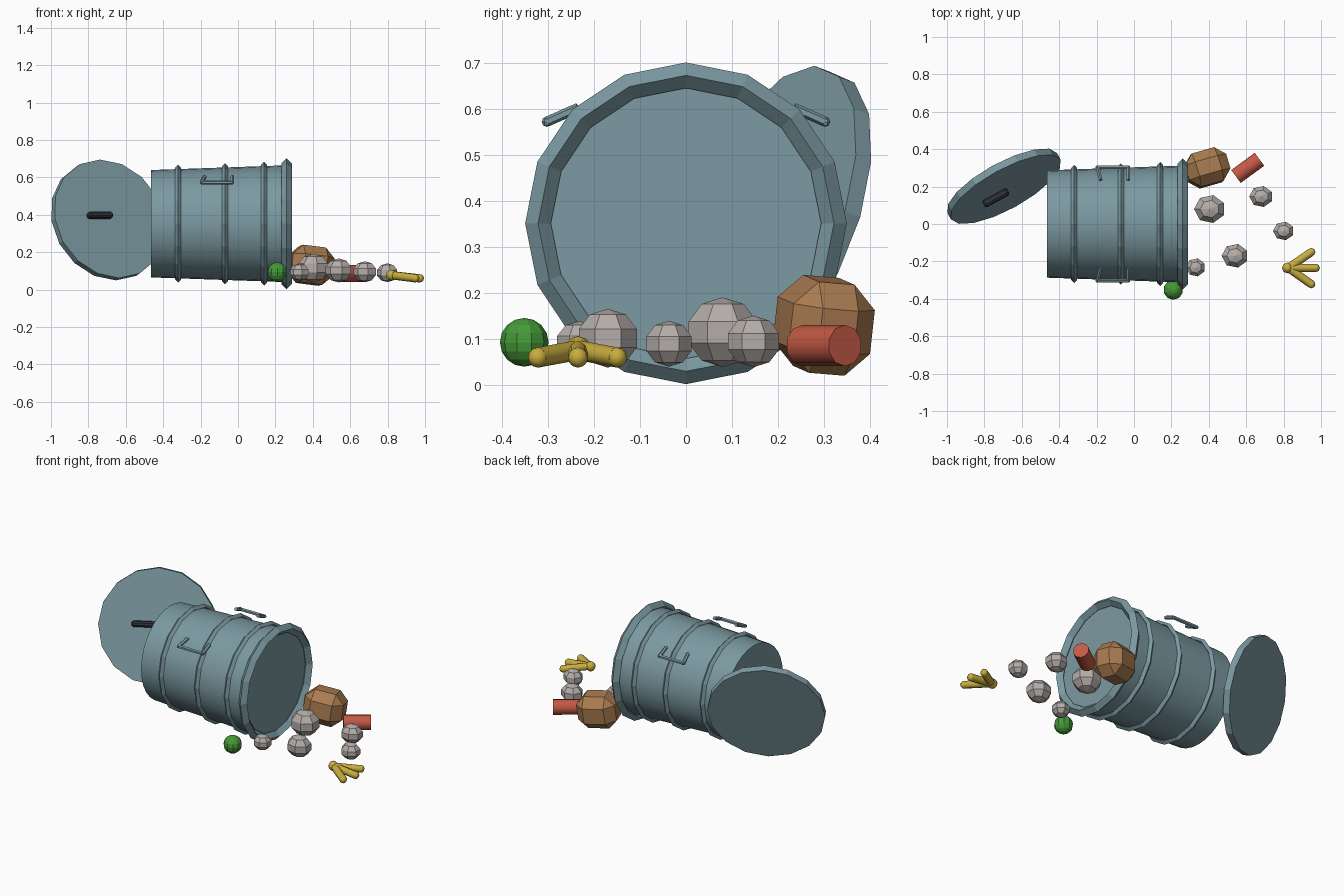
import bpy, bmesh, math
from mathutils import Vector, Matrix

if "Cube" in bpy.data.objects:
    bpy.data.objects.remove(bpy.data.objects["Cube"])

def mat(name, r, g, b):
    m = bpy.data.materials.new(name)
    m.diffuse_color = (r, g, b, 1)
    m.use_nodes = True
    m.node_tree.nodes["Principled BSDF"].inputs["Base Color"].default_value = m.diffuse_color
    return m

STEEL = mat("steel", .2, .32, .36)
STONE = mat("stone", .46, .42, .40)
BROWN = mat("brown", .40, .20, .08)
RED = mat("red", .55, .10, .06)
GREEN = mat("green", .06, .32, .04)
YELLOW = mat("yellow", .58, .42, .05)
DARK = mat("dark", .03, .03, .04)
ZC = .352          # height of the can axis

def finish(name, m, smooth=False):
    o = bpy.context.object
    o.name = name
    o.data.materials.append(m)
    if smooth:
        bpy.ops.object.shade_smooth_by_angle(angle=math.radians(smooth))
    return o

def make(name, bm, m, smooth=False):
    me = bpy.data.meshes.new(name)
    bm.to_mesh(me)
    bm.free()
    o = bpy.data.objects.new(name, me)
    bpy.context.collection.objects.link(o)
    bpy.ops.object.select_all(action='DESELECT')
    o.select_set(True)
    bpy.context.view_layer.objects.active = o
    return finish(name, m, smooth)

def rod(bm, a, b, r, segs=8, r2=None):
    a, b = Vector(a), Vector(b)
    d = b - a
    M = Matrix.Translation((a + b) / 2) @ d.to_track_quat('Z', 'Y').to_matrix().to_4x4()
    bmesh.ops.create_cone(bm, cap_ends=True, segments=segs, radius1=r,
                          radius2=r2 or r, depth=d.length, matrix=M)

def ball(bm, c, r, u=8, v=6):
    bmesh.ops.create_uvsphere(bm, u_segments=u, v_segments=v, radius=r,
                              matrix=Matrix.Translation(c))

# tapered can body lying on its side
bm = bmesh.new()
rod(bm, (-.465, 0, ZC), (.25, 0, ZC), .287, 32, .312)
make("can_body", bm, STEEL, 30)

# hoops and mouth rim
for name, x, R, r in (("rear_hoop", -.32, .299, .016), ("middle_hoop", -.07, .307, .016),
                      ("front_hoop", .14, .315, .016), ("mouth_rim", .26, .322, .028)):
    bpy.ops.mesh.primitive_torus_add(major_segments=16, minor_segments=4, major_radius=R,
                                     minor_radius=r, location=(x, 0, ZC),
                                     rotation=(0, math.pi / 2, 0))
    finish(name, STEEL)

# side handles
for s, name in ((-1, "front_handle"), (1, "back_handle")):
    p = [(-.178, s * .235, .603), (-.195, s * .303, .573),
         (-.03, s * .303, .573), (-.03, s * .235, .603)]
    bm = bmesh.new()
    for a, b in zip(p, p[1:]):
        rod(bm, a, b, .011, 6)
    for c in p[1:3]:
        ball(bm, c, .011, 6, 4)
    make(name, bm, STEEL)

# leaning lid: local x points up the disc, z is the outward normal
n = Vector((.455, -.83, .32)).normalized()
up = (Vector((0, 0, 1)) - n.z * n).normalized()
side = n.cross(up)
frame = Matrix((up, side, n)).transposed().to_4x4()
bm = bmesh.new()
bmesh.ops.create_cone(bm, cap_ends=True, segments=16, radius1=.334, radius2=.334, depth=.04,
                      matrix=Matrix.Translation((-.695, .202, .372)) @ frame)
make("lid", bm, STEEL)

# lid grip
bm = bmesh.new()
bmesh.ops.create_cube(bm, size=1, matrix=Matrix.Translation((-.738, .14, .397)) @ frame
                      @ Matrix.Diagonal((.034, .15, .04, 1)))
bmesh.ops.bevel(bm, geom=bm.edges[:], offset=.01, segments=1, affect='EDGES')
make("lid_grip", bm, DARK)

# crumpled grey lumps
lumps = (((.405, .08, .115), (.088, .08, .076)), ((.54, -.17, .102), (.075, .068, .064)),
         ((.68, .147, .095), (.067, .06, .056)), ((.80, -.037, .09), (.06, .053, .05)),
         ((.33, -.232, .093), (.054, .052, .046)))
for i, (c, s) in enumerate(lumps):
    bm = bmesh.new()
    bmesh.ops.create_uvsphere(bm, u_segments=7, v_segments=5, radius=1,
                              matrix=Matrix.Translation(c) @ Matrix.Diagonal((*s, 1))
                              @ Matrix.Rotation(math.pi / 2, 4, 'Z'))
    make(f"crumpled_lump_{i + 1}", bm, STONE)

# brown bag
bm = bmesh.new()
bmesh.ops.create_cube(bm, size=1, matrix=Matrix.Translation((.39, .30, .13))
                      @ Matrix.Rotation(.28, 4, 'Z') @ Matrix.Rotation(.12, 4, 'Y')
                      @ Matrix.Rotation(-.08, 4, 'X') @ Matrix.Diagonal((.23, .185, .2, 1)))
bmesh.ops.bevel(bm, geom=bm.edges[:], offset=.052, segments=1, affect='EDGES')
make("brown_bag", bm, BROWN)

# red tin
bm = bmesh.new()
d = Vector((math.cos(.63), math.sin(.63), 0)) * .078
c = Vector((.608, .30, .086))
rod(bm, c - d, c + d, .045, 10)
make("red_tin", bm, RED, 40)

# green apple
bm = bmesh.new()
ball(bm, (.21, -.352, .093), .053, 10, 8)
make("green_apple", bm, GREEN)

# yellow peel: three rounded strips from a stem knob
bm = bmesh.new()
root = Vector((.825, -.235, .076))
for end in ((.948, -.15, .06), (.972, -.235, .06), (.948, -.322, .06)):
    rod(bm, root, end, .022)
    ball(bm, end, .022)
ball(bm, (.82, -.235, .077), .029)
make("yellow_peel", bm, YELLOW, 50)
